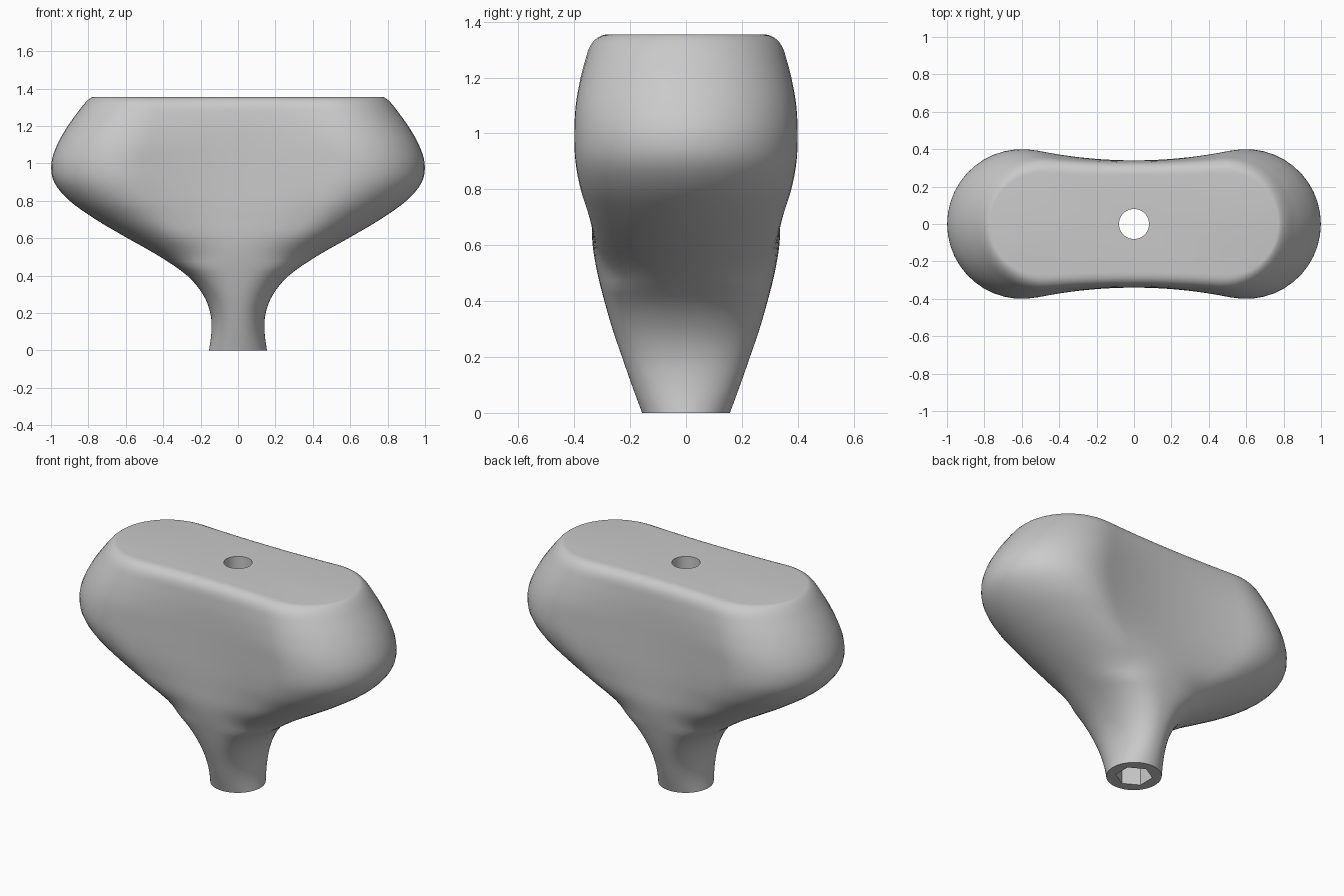
import bpy
import bmesh
from math import sin, cos, pi, radians, sqrt, atan2, copysign

cube = bpy.data.objects.get("Cube")
if cube:
    bpy.data.objects.remove(cube, do_unlink=True)

QUARTER = 24            # segments in a quarter of every ring
COUNT = QUARTER * 4
STEPS = 4               # rings between two sections

# Sections: height, half width, lobe radius, waist half depth, oval-to-lobed blend
SECTIONS = [
    (0, .155, .13, .157, -1),
    (.1, .142, .13, .194, -1),
    (.2, .148, .14, .229, -1),
    (.3, .188, .16, .263, -1),
    (.4, .272, .22, .292, -.5),
    (.5, .415, .287, .317, .6),
    (.6, .59, .32, .334, 1),
    (.7, .76, .346, .338, 1),
    (.8, .9, .377, .34, 1),
    (.9, .983, .396, .34, 1),
    (1, .998, .4, .34, 1),
    (1.1, .967, .395, .34, 1),
    (1.2, .91, .377, .338, 1),
    (1.28, .852, .356, .332, 1),
]
# Control and end sections of the rounded top edge
EDGE = (1.355, .798, .337, .325, 1)
TOP = (1.355, .772, .272, .258, 1)


def oval(s, z, a, w):
    """Oval, a full circle at the foot and squarer higher up."""
    power = 1 - .5 * min(z, .5)
    return a * cos(s * pi / 2) ** power, w * sin(s * pi / 2) ** power


def lobed(s, a, b, w):
    """Round end cap joined to a tangent arc that crosses the waist."""
    c = a - b
    gap = b - w
    if abs(gap) < .0005:
        gap = .0005
    radius = (c * c + w * w - b * b) / (2 * gap)
    side = copysign(1, radius)
    turn = max(atan2(side * (w + radius), -side * c), 0)
    if s < .5:
        return c + b * cos(2 * s * turn), b * sin(2 * s * turn)
    x = (c + b * cos(turn)) * (2 - 2 * s)
    return x, w + radius - side * sqrt(max(radius * radius - x * x, 0))


def outline(z, a, b, w, blend):
    points = []
    for i in range(COUNT):
        q, r = divmod(i, QUARTER)
        s = 1 - r / QUARTER if q % 2 else r / QUARTER
        x, y = oval(s, z, a, w)
        if blend > 0:
            px, py = lobed(s, a, b, w)
            x, y = x + (px - x) * blend, y + (py - y) * blend
        points.append((-x if q in (1, 2) else x, -y if q > 1 else y, z))
    return points


def bore(z, radius, sides=0):
    """Round ring, or a polygon ring with a corner on the y axis."""
    points = []
    for i in range(COUNT):
        angle = 2 * pi * i / COUNT
        r = radius
        if sides:
            half = pi / sides
            r = radius * cos(half) / cos((angle - pi / 2) % (2 * half) - half)
        points.append((r * cos(angle), r * sin(angle), z))
    return points


def spline(p0, p1, p2, p3, t):
    return [(2 * q + (r - p) * t + (2 * p - 5 * q + 4 * r - s) * t * t
             + (3 * q - p - 3 * r + s) * t ** 3) / 2
            for p, q, r, s in zip(p0, p1, p2, p3)]


# Outer skin, from the stem foot to the shoulder
rings = []
last = len(SECTIONS) - 1
for i in range(last):
    p = [SECTIONS[min(max(i + k, 0), last)] for k in (-1, 0, 1, 2)]
    for j in range(STEPS):
        z, a, b, w, blend = spline(*p, j / STEPS)
        rings.append(outline(z, a, b, w, min(blend, 1)))

# Rounded top edge
for i in range(9):
    t = i / 8
    rings.append(outline(*[p * (1 - t) ** 2 + 2 * q * t * (1 - t) + r * t * t
                           for p, q, r in zip(SECTIONS[-1], EDGE, TOP)]))

# Through hole, widening into a hexagonal socket at the foot
rings += [bore(TOP[0], .08), bore(.4, .08), bore(.4, .105, 6), bore(0, .105, 6)]

bm = bmesh.new()
loops = [[bm.verts.new(p) for p in ring] for ring in rings]
for lower, upper in zip(loops, loops[1:] + loops[:1]):
    for i in range(COUNT):
        j = (i + 1) % COUNT
        bm.faces.new((lower[i], lower[j], upper[j], upper[i]))
bmesh.ops.recalc_face_normals(bm, faces=bm.faces)
mesh = bpy.data.meshes.new("handle")
bm.to_mesh(mesh)
bm.free()

handle = bpy.data.objects.new("handle", mesh)
bpy.context.collection.objects.link(handle)

# Plain grey finish
grey = bpy.data.materials.new("grey")
grey.use_nodes = True
colour = (.59, .59, .59, 1)
grey.diffuse_color = colour
grey.node_tree.nodes["Principled BSDF"].inputs["Base Color"].default_value = colour
mesh.materials.append(grey)

bpy.ops.object.select_all(action='DESELECT')
handle.select_set(True)
bpy.context.view_layer.objects.active = handle
bpy.ops.object.shade_smooth_by_angle(angle=radians(30))
